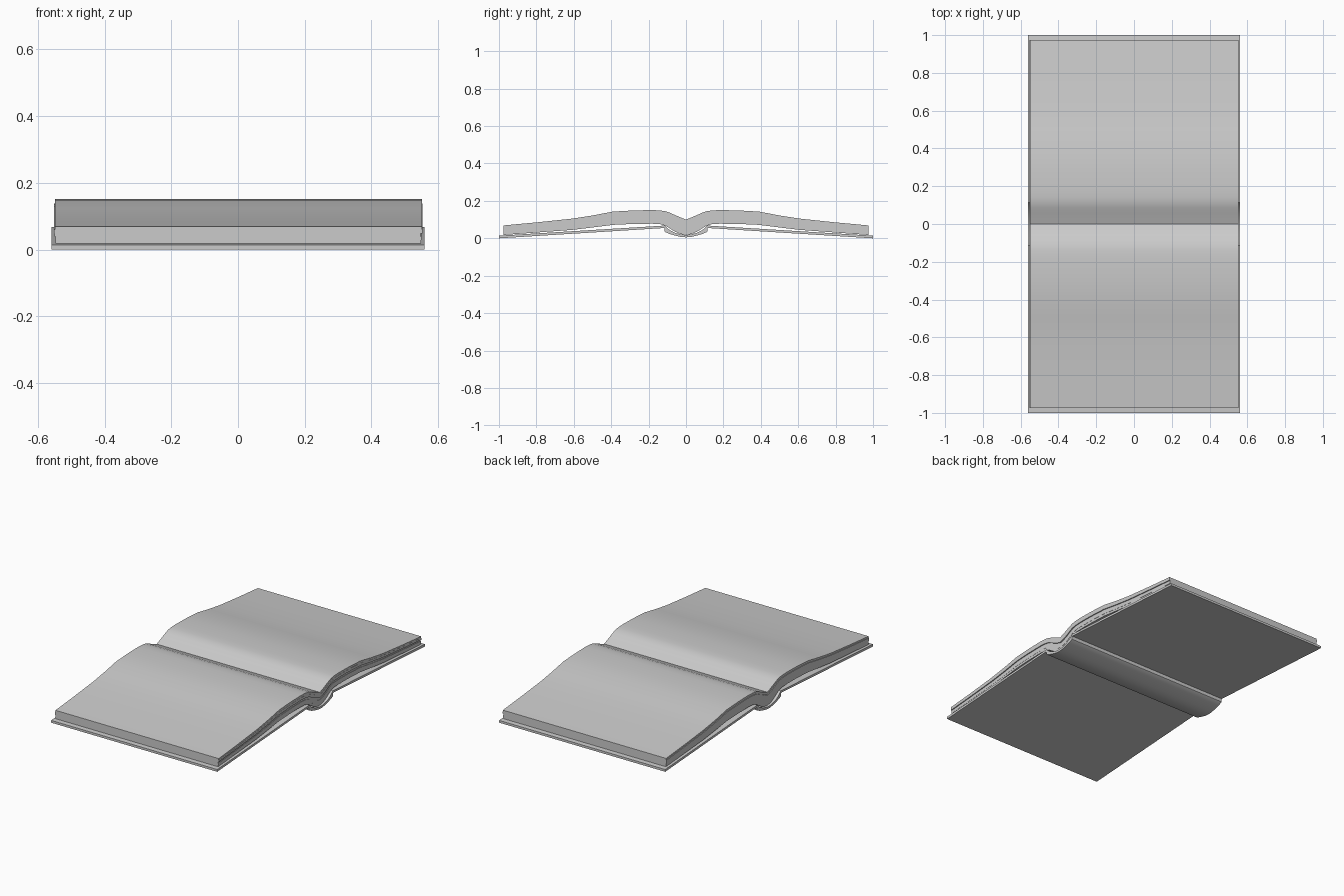
import bpy, bmesh, random

if "Cube" in bpy.data.objects:
    bpy.data.objects.remove(bpy.data.objects["Cube"])

random.seed(4)


def mirrored(half):
    """Half profile rows (y, low z, high z) from centre outward -> full width."""
    return [(-y, a, b) for y, a, b in reversed(half[1:])] + half


def loft(name, rows, section):
    """Sweep a closed (x, t) section along rows; t blends low to high z."""
    bm = bmesh.new()
    rings = [[bm.verts.new((x, y, lo + (hi - lo) * t)) for x, t in section]
             for y, lo, hi in rows]
    n = len(section)
    for r0, r1 in zip(rings, rings[1:]):
        for i in range(n):
            j = (i + 1) % n
            bm.faces.new((r0[i], r0[j], r1[j], r1[i]))
    bm.faces.new(rings[0])
    bm.faces.new(rings[-1])
    bmesh.ops.recalc_face_normals(bm, faces=bm.faces)
    me = bpy.data.meshes.new(name)
    bm.to_mesh(me)
    bm.free()
    ob = bpy.data.objects.new(name, me)
    bpy.context.collection.objects.link(ob)
    bpy.ops.object.select_all(action='DESELECT')
    ob.select_set(True)
    bpy.context.view_layer.objects.active = ob
    bpy.ops.object.shade_smooth_by_angle(angle=0.5)
    return ob


def slab(x):
    return [(-x, 0), (x, 0), (x, 1), (-x, 1)]


# Cover: two sloping boards with a rounded spine hanging between them
cover = mirrored([(0, 0.005, 0.018), (0.03, 0.008, 0.021), (0.06, 0.015, 0.03),
                  (0.09, 0.024, 0.046), (0.108, 0.032, 0.062),
                  (0.114, 0.036, 0.068), (0.116, 0.055, 0.068),
                  (1.0, 0.0, 0.014)])
loft("cover", cover, slab(0.56))

# Page block: stacked signatures with slightly uneven ends
levels = [0, 0.2, 0.42, 0.6, 0.82, 1]
right, left = [], []
for lo, hi in zip(levels, levels[1:]):
    xr, xl = (0.547 + random.uniform(0, 0.007) for _ in range(2))
    right += [(xr, lo), (xr, hi)]
    left += [(-xl, lo), (-xl, hi)]
pages = mirrored([(0, 0.019, 0.1), (0.03, 0.023, 0.112), (0.06, 0.036, 0.125),
                  (0.085, 0.052, 0.136), (0.11, 0.068, 0.145),
                  (0.14, 0.076, 0.149), (0.18, 0.078, 0.151),
                  (0.28, 0.077, 0.149), (0.39, 0.072, 0.143),
                  (0.5, 0.058, 0.122), (0.61, 0.045, 0.105),
                  (0.8, 0.031, 0.085), (0.975, 0.018, 0.069)])
loft("pages", pages, right + left[::-1])
